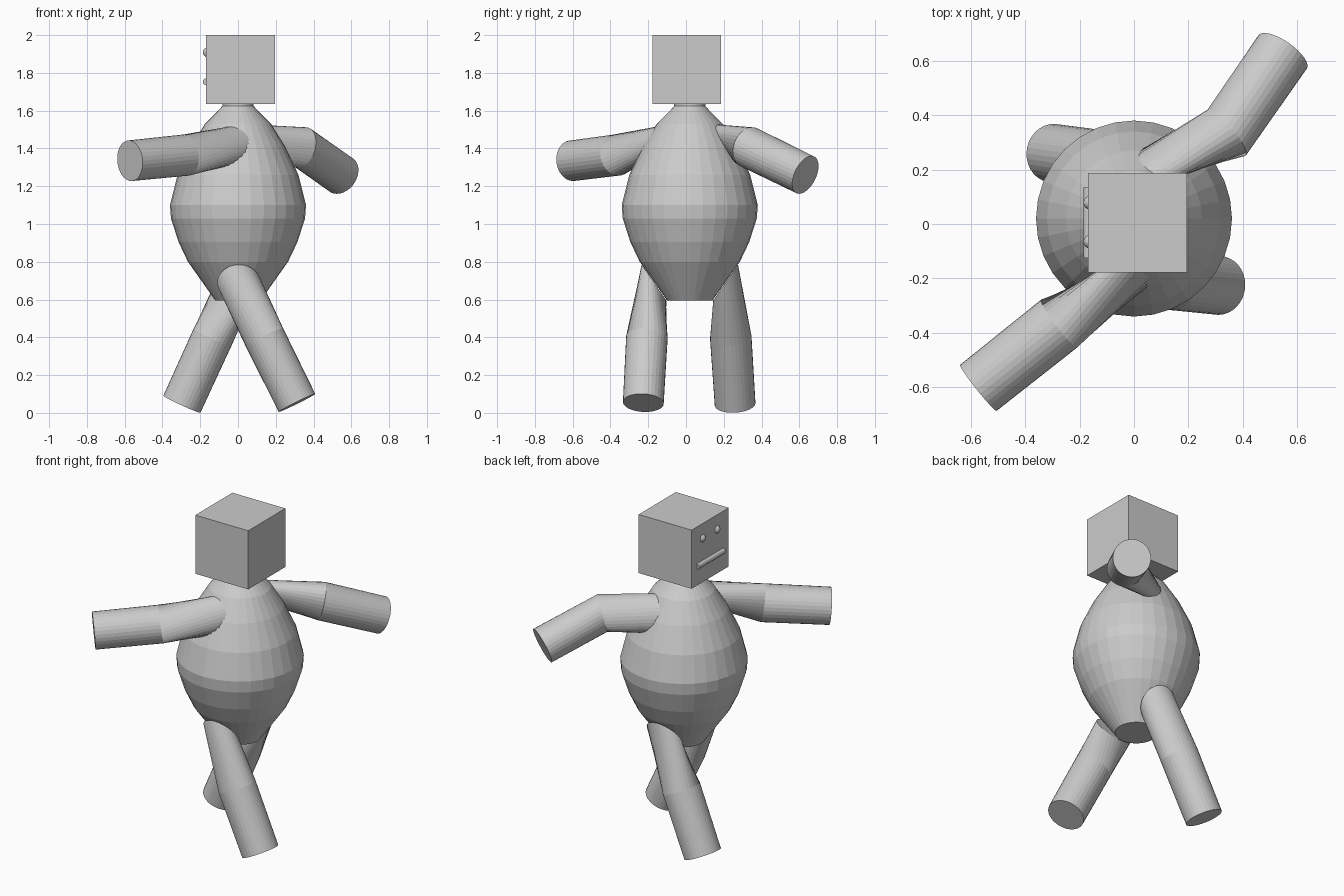
import bpy, bmesh, math
from mathutils import Vector

if "Cube" in bpy.data.objects:
    bpy.data.objects.remove(bpy.data.objects["Cube"])

SIDES = 32


def make_object(name, bm):
    bmesh.ops.recalc_face_normals(bm, faces=bm.faces)
    mesh = bpy.data.meshes.new(name)
    bm.to_mesh(mesh)
    bm.free()
    obj = bpy.data.objects.new(name, mesh)
    bpy.context.collection.objects.link(obj)
    return obj


def loft(name, rings):
    """Skin a tube through rings of (centre, normal, reference, radius, twist)."""
    bm = bmesh.new()
    loops = []
    for centre, normal, ref, radius, twist in rings:
        c, n, r = Vector(centre), Vector(normal).normalized(), Vector(ref)
        u = (r - n * r.dot(n)).normalized()
        v = n.cross(u)
        angles = [2 * math.pi * i / SIDES + twist for i in range(SIDES)]
        loops.append([bm.verts.new(c + radius * (u * math.cos(a) + v * math.sin(a)))
                      for a in angles])
    for a, b in zip(loops, loops[1:]):
        for i in range(SIDES):
            j = (i + 1) % SIDES
            bm.faces.new((a[i], a[j], b[j], b[i]))
    bm.faces.new(loops[0])
    bm.faces.new(loops[-1])
    return make_object(name, bm)


def limb(name, root, joint, tip, root_normal, ref, twist=0.0):
    """Two-segment limb growing out of the body surface."""
    upper = (Vector(joint) - Vector(root)).normalized()
    lower = (Vector(tip) - Vector(joint)).normalized()
    loft(name, [(root, root_normal, ref, 0.115, twist),
                (joint, upper + lower, ref, 0.11, 0),
                (tip, lower, ref, 0.108, 0)])


# Pear-shaped body with neck
profile = [(0.12, 0.595), (0.265, 0.80), (0.315, 0.905), (0.355, 1.03), (0.36, 1.10),
           (0.32, 1.26), (0.25, 1.41), (0.175, 1.53), (0.10, 1.605), (0.083, 1.625), (0.083, 1.65)]
loft("body", [((0, 0.02, z), (0, 0, 1), (1, 0, 0), r, 0) for r, z in profile])

# Arms
limb("right_arm", (0.03, 0.19, 1.43), (0.34, 0.335, 1.405), (0.546, 0.632, 1.26),
     (0, 0.85, 0.5), (0, 0, 1))
limb("left_arm", (0.03, -0.15, 1.43), (-0.275, -0.366, 1.365), (-0.572, -0.602, 1.335),
     (0, -0.85, 0.5), (0, 0, 1), 0.6)

# Legs
limb("right_leg", (0.005, -0.17, 0.69), (0.14, -0.207, 0.4), (0.312, -0.226, 0.053),
     (0, -0.82, -0.57), (0, -1, 0), 0.6)
limb("left_leg", (0.0, 0.21, 0.69), (-0.135, 0.237, 0.4), (-0.297, 0.26, 0.046),
     (0, 0.82, -0.57), (0, 1, 0))

# Cube head
bm = bmesh.new()
bmesh.ops.create_cube(bm, size=0.365)
bmesh.ops.translate(bm, verts=bm.verts, vec=(0.013, 0.004, 1.8175))
make_object("head", bm)

# Eyes on the -x face
for name, y in (("left_eye", 0.078), ("right_eye", -0.065)):
    bm = bmesh.new()
    bmesh.ops.create_uvsphere(bm, u_segments=16, v_segments=10, radius=0.025)
    bmesh.ops.translate(bm, verts=bm.verts, vec=(-0.161, y, 1.908))
    make_object(name, bm)

# Mouth bar
loft("mouth", [((-0.168, y, 1.753), (0, 1, 0), (0, 0, 1), 0.018, 0) for y in (-0.125, 0.135)])
